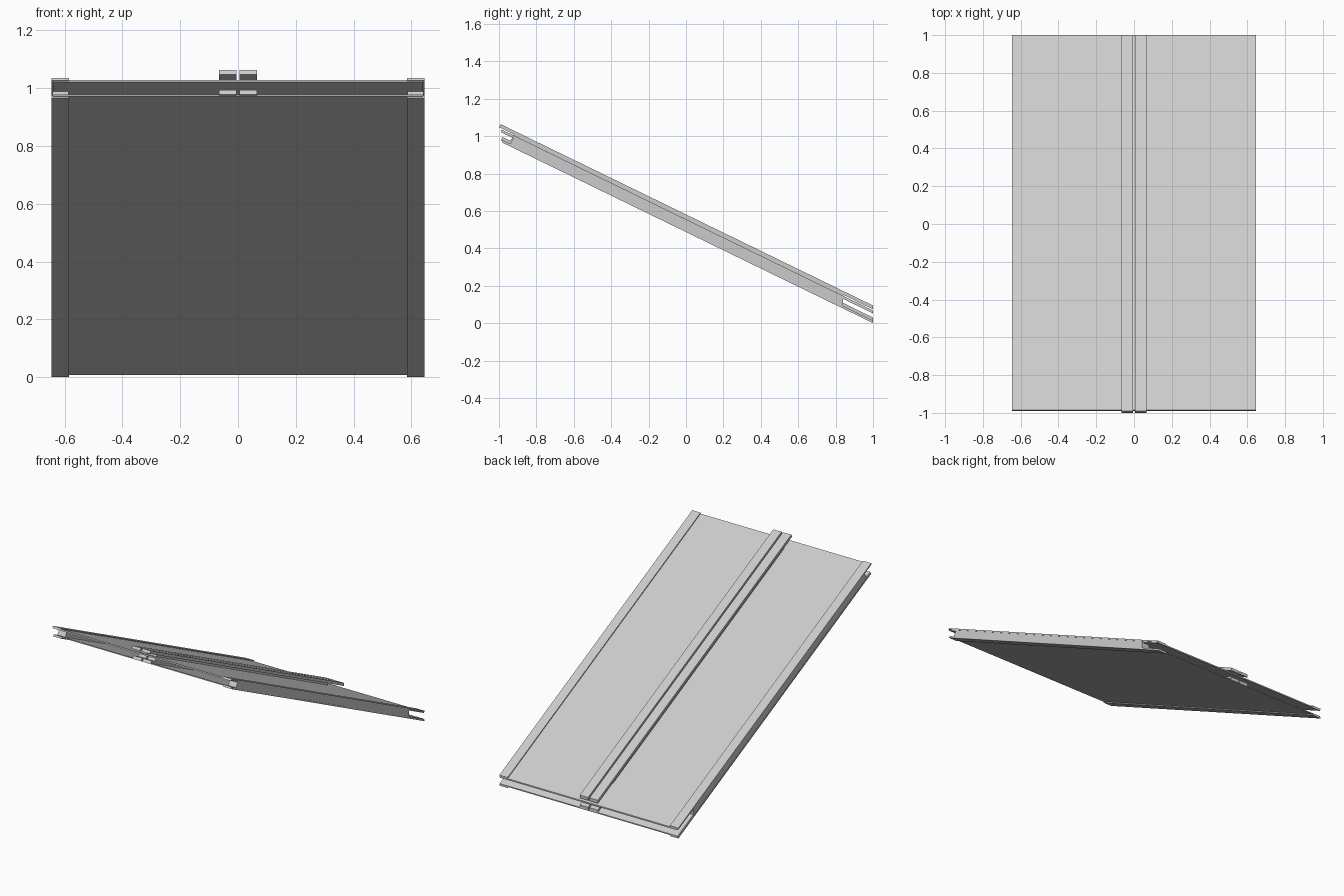
import bpy
import bmesh

cube = bpy.data.objects.get("Cube")
if cube:
    bpy.data.objects.remove(cube, do_unlink=True)

# Single light grey finish
grey = bpy.data.materials.new("light_grey")
grey.use_nodes = True
colour = (0.6, 0.6, 0.6, 1)
grey.diffuse_color = colour
grey.node_tree.nodes["Principled BSDF"].inputs["Base Color"].default_value = colour

SLOPE = 0.487          # drop in z per unit of y
WEB = (-0.945, 0.84)   # webs stop short of both ends


def slab(name, xs, ys, heights):
    """Sloping bar: x range, y range, heights above the lowest sloping plane."""
    bm = bmesh.new()
    bmesh.ops.create_cube(bm, size=1)
    for v in bm.verts:
        x, y, h = (r[int(c > 0)] for r, c in zip((xs, ys, heights), v.co))
        if v.co.y < 0:     # front end is cut square to the slope
            y += SLOPE * (h - heights[0])
        v.co = (x, y, h + SLOPE * (1 - y))
    mesh = bpy.data.meshes.new(name)
    bm.to_mesh(mesh)
    bm.free()
    mesh.materials.append(grey)
    obj = bpy.data.objects.new(name, mesh)
    bpy.context.collection.objects.link(obj)
    return obj


def pair(name, inner, outer, ys, heights):
    """The same bar on both sides."""
    slab(name + "_left", (inner, outer), ys, heights)
    slab(name + "_right", (-outer, -inner), ys, heights)


# Top and bottom sheets
slab("top_sheet", (-0.64, 0.64), (-0.99, 1), (0.052, 0.061))
slab("bottom_sheet", (-0.64, 0.64), (-0.985, 1), (0.007, 0.014))

# Edge beams: thin flanges around a web
pair("edge_top_flange", 0.585, 0.645, (-0.99, 1), (0.058, 0.068))
pair("edge_bottom_flange", 0.585, 0.645, (-0.985, 1), (0, 0.01))
pair("edge_web", 0.587, 0.643, WEB, (0.005, 0.064))

# Twin centre beams with raised caps and a narrow gap between them
pair("centre_cap", 0.005, 0.065, (-1, 1), (0.074, 0.094))
pair("centre_lower_flange", 0.005, 0.065, (-0.99, 1), (0.009, 0.03))
pair("centre_web", 0.007, 0.06, WEB, (0.02, 0.08))
